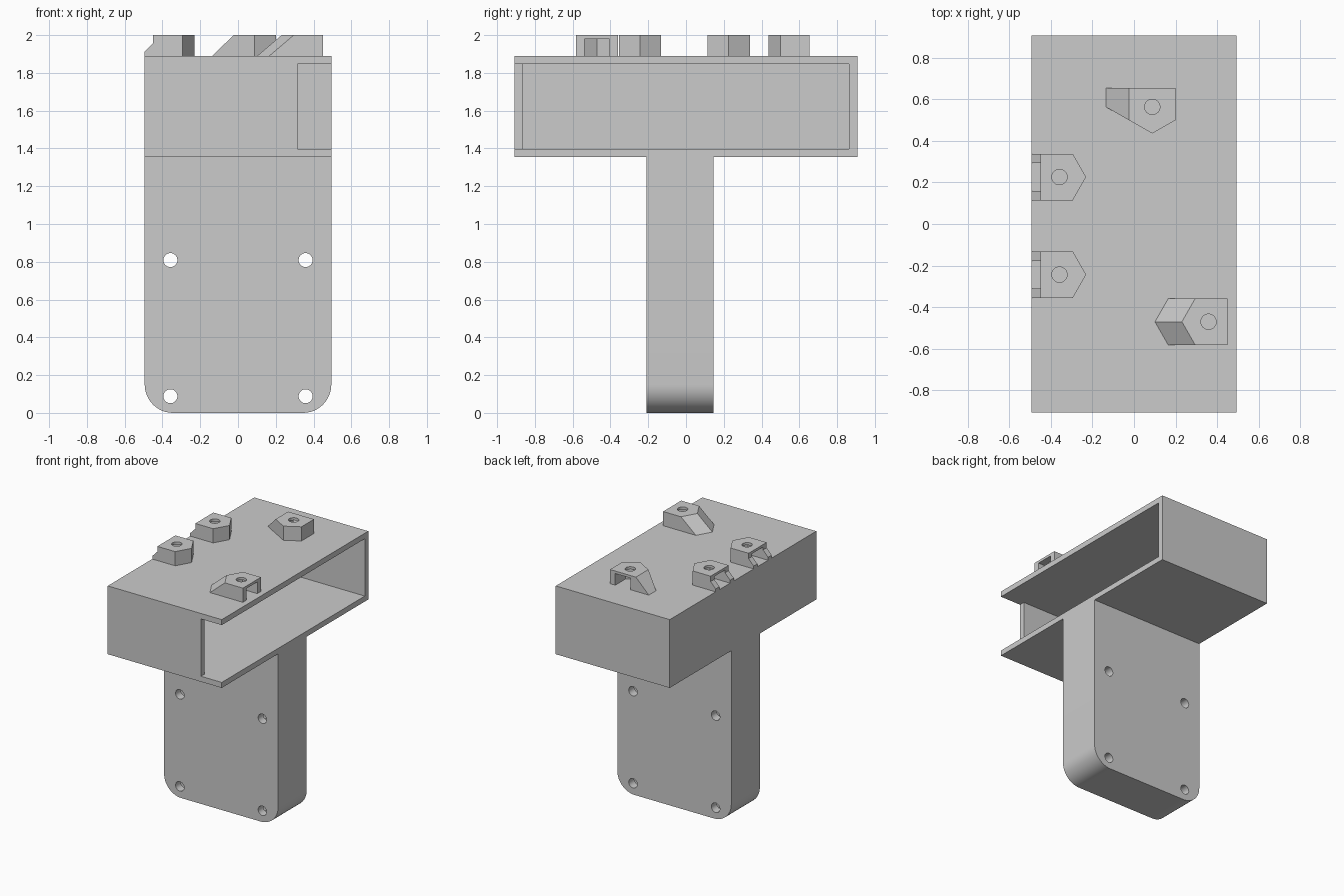
import bpy
import bmesh
from math import sin, cos, pi, radians
from mathutils import Matrix

if "Cube" in bpy.data.objects:
    bpy.data.objects.remove(bpy.data.objects["Cube"])

GREY = (0.6, 0.6, 0.6, 1)
grey = bpy.data.materials.new("grey plastic")
grey.use_nodes = True
grey.diffuse_color = GREY
grey.node_tree.nodes["Principled BSDF"].inputs["Base Color"].default_value = GREY

BOX_BOTTOM, BOX_TOP, TOP = 1.354, 1.889, 2.0
HALF_X, HALF_Y = 0.494, 0.907
HOLE_R, NUT_R = 0.037, 0.077
XZ = Matrix.Rotation(radians(90), 4, 'X')   # stands a flat profile up, extruding to -y


def loft(name, base, top, z0, z1, matrix=Matrix()):
    """Solid between two outlines with matching corners."""
    bm = bmesh.new()
    low = [bm.verts.new((x, y, z0)) for x, y in base]
    high = [bm.verts.new((x, y, z1)) for x, y in top]
    bm.faces.new(low[::-1])
    bm.faces.new(high)
    for i in range(len(low)):
        j = (i + 1) % len(low)
        bm.faces.new((low[i], low[j], high[j], high[i]))
    bm.transform(matrix)
    bmesh.ops.recalc_face_normals(bm, faces=bm.faces)
    mesh = bpy.data.meshes.new(name)
    bm.to_mesh(mesh)
    bm.free()
    mesh.materials.append(grey)
    obj = bpy.data.objects.new(name, mesh)
    bpy.context.collection.objects.link(obj)
    return obj


def prism(name, outline, z0, z1, matrix=Matrix()):
    return loft(name, outline, outline, z0, z1, matrix)


def rect(x0, x1, y0, y1):
    return [(x0, y0), (x1, y0), (x1, y1), (x0, y1)]


def arc(cx, cy, r, start, end, steps):
    angles = [radians(start + (end - start) * i / steps) for i in range(steps + 1)]
    return [(cx + r * cos(a), cy + r * sin(a)) for a in angles]


def circle(cx, cy, r):
    return arc(cx, cy, r, 0, 360, 32)[:-1]


def nut_slot(length):
    """Half hexagon pointing to +x, open towards -x."""
    h = NUT_R * sin(pi / 3)
    return [(-length, -h), (NUT_R / 2, -h), (NUT_R, 0), (NUT_R / 2, h), (-length, h)]


def cut(obj, cutters):
    for cutter in cutters:
        mod = obj.modifiers.new("cut", 'BOOLEAN')
        mod.operation, mod.solver, mod.object = 'DIFFERENCE', 'EXACT', cutter
    depsgraph = bpy.context.evaluated_depsgraph_get()
    mesh = bpy.data.meshes.new_from_object(obj.evaluated_get(depsgraph))
    obj.modifiers.clear()
    obj.data = mesh
    for cutter in cutters:
        bpy.data.objects.remove(cutter)
    mesh.shade_smooth()
    mesh.set_sharp_from_angle(angle=radians(25))


# Hollow box, open on one long side and at the front corner
box = prism("box_housing", rect(-HALF_X, HALF_X, -HALF_Y, HALF_Y), BOX_BOTTOM, BOX_TOP)
WALL = 0.043
cut(box, [
    prism("cavity", rect(WALL - HALF_X, 1, WALL - HALF_Y, HALF_Y - WALL),
          BOX_BOTTOM + WALL, BOX_TOP - WALL),
    prism("corner_notch", rect(0.314, 1.1, -1, -0.8),
          BOX_BOTTOM + WALL, BOX_TOP - WALL),
])

# Handle block with rounded lower corners
R = 0.15
outline = (arc(R - HALF_X, R, R, 180, 270, 12) + arc(HALF_X - R, R, R, 270, 360, 12)
           + [(HALF_X, BOX_BOTTOM), (-HALF_X, BOX_BOTTOM)])
handle = prism("handle_block", outline, -0.145, 0.209, XZ)

# Bolt holes through the handle, each with two nut slots from the side
cutters = []
for side in (-1, 1):
    for z in (0.088, 0.809):
        cutters.append(prism("bolt_hole", circle(side * 0.358, z, HOLE_R), -0.4, 0.4, XZ))
        for y in (-0.111, 0.043):
            slot = [(side * (x + 0.358), v + z) for x, v in nut_slot(0.3)]
            slot = [(-x, v) for x, v in slot]
            cutters.append(prism("nut_slot", slot, -y - 0.035, -y + 0.035, XZ))
cut(handle, cutters)

# Bolt mounts on top: half hexagon blocks with a nut slot at the back
W, BACK, TIP = 0.112, -0.091, 0.128
PLAN = [(BACK, -W), (TIP / 2, -W), (TIP, 0), (TIP / 2, W), (BACK, W)]


def bolt_mount(name, x, y, angle, base=PLAN):
    place = Matrix.Translation((x, y, 0)) @ Matrix.Rotation(radians(angle), 4, 'Z')
    mount = loft(name, base, PLAN, BOX_TOP, TOP, place)
    cut(mount, [
        prism("nut_slot", nut_slot(0.3), BOX_TOP - 0.05, 1.98, place),
        prism("bolt_hole", circle(0, 0, HOLE_R), BOX_TOP - 0.1, TOP + 0.1, place),
    ])


sheared = [(x + 0.13 if x > 0 else x, y) for x, y in PLAN]
flared = [(BACK, -2 * W), (0, -2 * W)] + PLAN[2:]
bolt_mount("front_mount", 0.359, -0.471, 180, sheared)
bolt_mount("rear_mount", 0.088, 0.564, -90, flared)

# Edge mounts with a pair of small sloped feet
FOOT = [(-HALF_X, BOX_TOP), (-0.45, BOX_TOP), (-0.45, 1.958), (-HALF_X, 1.912)]
for label, y in (("a", 0.226), ("b", -0.244)):
    bolt_mount("edge_mount_" + label, -0.359, y, 0)
    for side, v in (("front", y - W), ("rear", y + NUT_R * sin(pi / 3))):
        width = W - NUT_R * sin(pi / 3)
        prism(f"edge_foot_{label}_{side}", FOOT, -v - width, -v, XZ)
